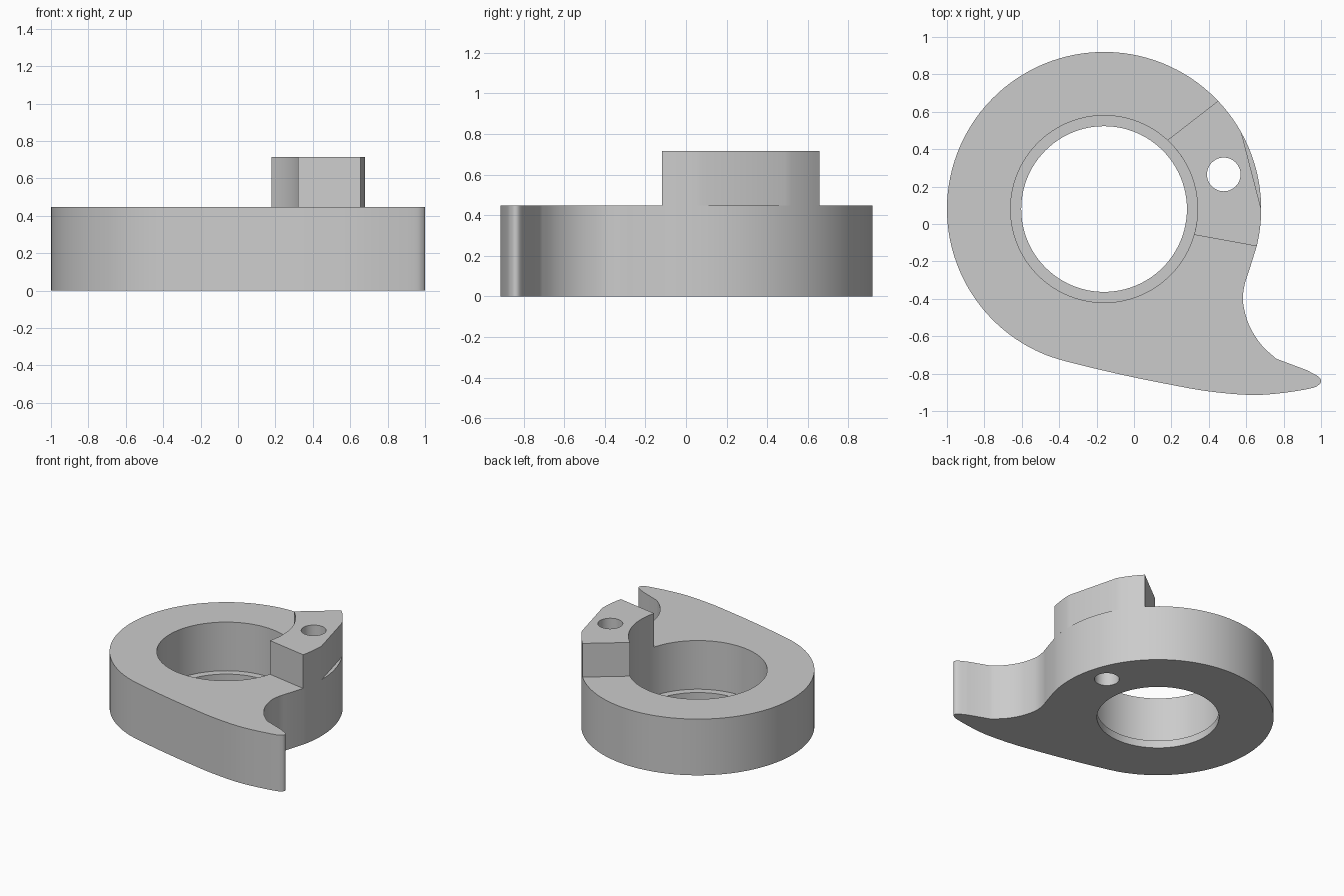
import bpy
import bmesh
from math import radians, cos, sin
from mathutils import Vector

cube = bpy.data.objects.get("Cube")
if cube:
    bpy.data.objects.remove(cube)

CENTRE = Vector((-0.16, 0.08))
OUTER, BORE, HOLE = 0.84, 0.50, 0.443
BODY_TOP, BLOCK_TOP, LEDGE = 0.447, 0.715, 0.06
PIN = Vector((0.48, 0.265))

grey = bpy.data.materials.new("plain grey")
grey.use_nodes = True
colour = (0.6, 0.6, 0.6, 1)
grey.diffuse_color = colour
grey.node_tree.nodes["Principled BSDF"].inputs["Base Color"].default_value = colour


def arc(centre, radius, start, end, steps):
    """Points along an arc, angles in degrees."""
    angles = [radians(start + (end - start) * i / steps) for i in range(steps + 1)]
    return [centre + Vector((cos(a), sin(a))) * radius for a in angles]


def circle(centre, radius, steps=96):
    return arc(centre, radius, 0, 360, steps)[:-1]


def spline(points, steps=4):
    """Smooth curve through all points."""
    p = [points[0]] + points + [points[-1]]
    out = []
    for a, b, c, d in zip(p, p[1:], p[2:], p[3:]):
        for i in range(steps):
            t = i / steps
            out.append(0.5 * (2 * b + (c - a) * t + (2 * a - 5 * b + 4 * c - d) * t**2
                              + (3 * b - a - 3 * c + d) * t**3))
    return out + [points[-1]]


def prism(name, outline, bottom, top):
    """Extrude a counter-clockwise outline upwards."""
    bm = bmesh.new()
    face = bm.faces.new([bm.verts.new((p.x, p.y, bottom)) for p in outline])
    new = bmesh.ops.extrude_face_region(bm, geom=[face], use_keep_orig=True)["geom"]
    verts = [g for g in new if isinstance(g, bmesh.types.BMVert)]
    bmesh.ops.translate(bm, verts=verts, vec=(0, 0, top - bottom))
    bmesh.ops.recalc_face_normals(bm, faces=bm.faces[:])
    mesh = bpy.data.meshes.new(name)
    bm.to_mesh(mesh)
    bm.free()
    mesh.materials.append(grey)
    obj = bpy.data.objects.new(name, mesh)
    bpy.context.collection.objects.link(obj)
    return obj


def finish(obj, cutters):
    """Drill the cutters out of a part, then smooth its curved walls."""
    bpy.ops.object.select_all(action="DESELECT")
    bpy.context.view_layer.objects.active = obj
    obj.select_set(True)
    for cutter in cutters:
        mod = obj.modifiers.new(cutter.name, "BOOLEAN")
        mod.operation = "DIFFERENCE"
        mod.solver = "EXACT"
        mod.object = cutter
        bpy.ops.object.modifier_apply(modifier=mod.name)
    bpy.ops.object.shade_smooth_by_angle(angle=radians(25))


# Ring body with a curved, hooked tail
tail = [Vector(p) for p in (
    (-0.38, -0.73), (-0.2, -0.775), (0, -0.82), (0.2, -0.86), (0.4, -0.895),
    (0.62, -0.914), (0.78, -0.905), (0.94, -0.88), (0.985, -0.862), (1, -0.84),
    (0.985, -0.815), (0.92, -0.78))]
hook = [Vector(p) for p in (
    (0.76, -0.72), (0.68, -0.645), (0.615, -0.54), (0.583, -0.42),
    (0.59, -0.33), (0.612, -0.26))]
outline = arc(CENTRE, OUTER, -13.7, 250, 90) + spline(tail) + spline(hook)
body = prism("ring_body", outline, 0, BODY_TOP)

# Raised block on the ring, with a flat on its outer side
block_outline = (arc(CENTRE, OUTER, -13.7, 0, 6) + arc(CENTRE, OUTER, 29, 43.5, 6)
                 + arc(CENTRE, BORE, 47.4, -16, 20))
block = prism("raised_block", block_outline, BODY_TOP, BLOCK_TOP)

# Drills: through hole, wider bore above the ledge, and pin hole
hole = prism("hole_cutter", circle(CENTRE, HOLE), -0.1, 1)
bore = prism("bore_cutter", circle(CENTRE, BORE), LEDGE, 1)
pin = prism("pin_cutter", circle(PIN, 0.09, 48), -0.1, 1)

finish(body, [hole, bore, pin])
finish(block, [pin])
for cutter in (hole, bore, pin):
    bpy.data.objects.remove(cutter)
